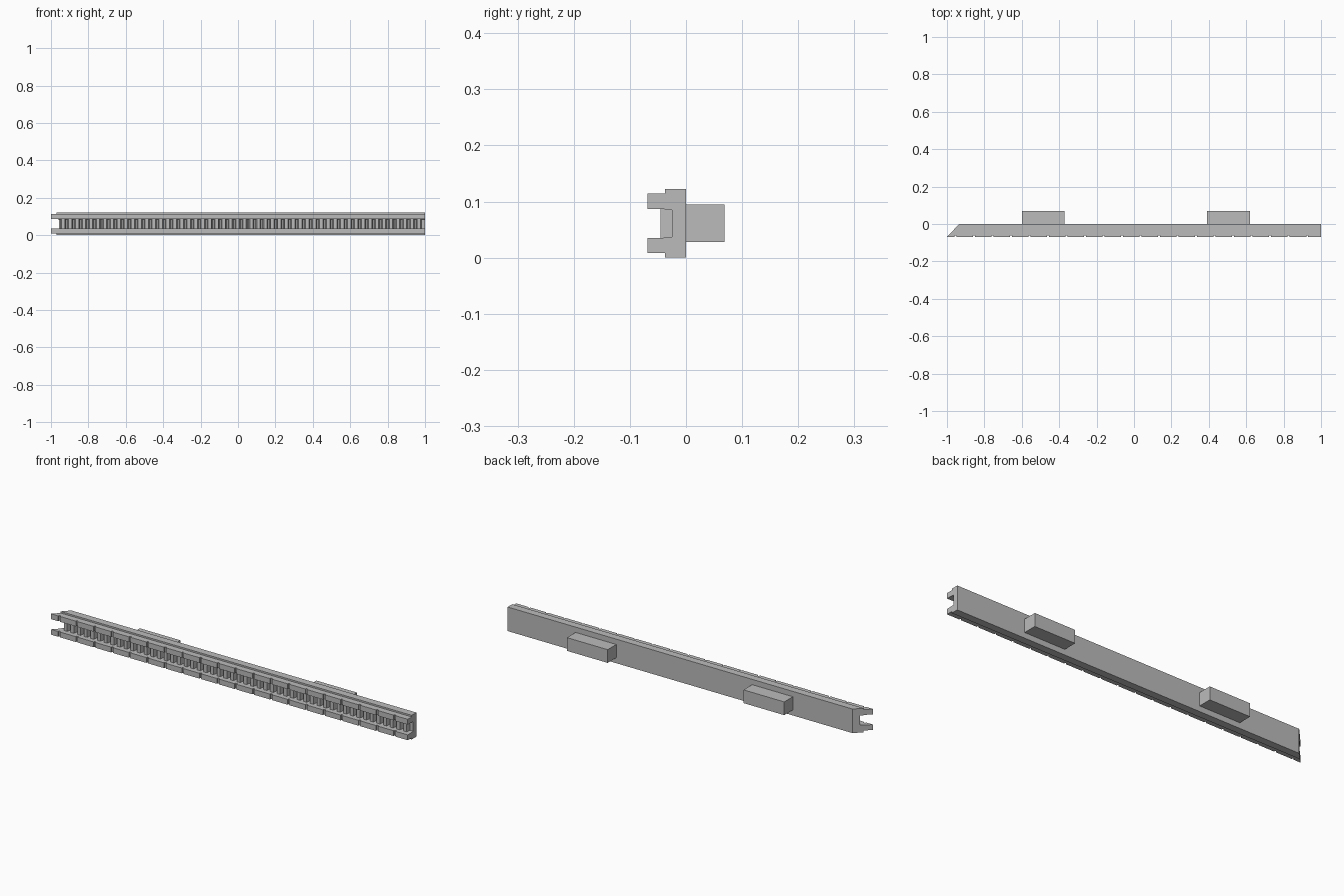
import bpy, bmesh

if "Cube" in bpy.data.objects:
    bpy.data.objects.remove(bpy.data.objects["Cube"], do_unlink=True)

# One grey for the whole model
grey = bpy.data.materials.new("plain_grey")
grey.use_nodes = True
COLOR = (0.5, 0.5, 0.5, 1)
grey.diffuse_color = COLOR
grey.node_tree.nodes["Principled BSDF"].inputs["Base Color"].default_value = COLOR


def finish(name, bm):
    bmesh.ops.recalc_face_normals(bm, faces=bm.faces)
    mesh = bpy.data.meshes.new(name)
    bm.to_mesh(mesh)
    bm.free()
    mesh.materials.append(grey)
    obj = bpy.data.objects.new(name, mesh)
    bpy.context.collection.objects.link(obj)
    return obj


def loft(bm, start, end):
    """Closed prism between two matching outlines."""
    a = [bm.verts.new(p) for p in start]
    b = [bm.verts.new(p) for p in end]
    bm.faces.new(a)
    bm.faces.new(b[::-1])
    for i in range(len(a)):
        j = (i + 1) % len(a)
        bm.faces.new((a[i], b[i], b[j], a[j]))


def box(bm, x0, x1, y0, y1, z0, z1):
    ring = [(y0, z0), (y1, z0), (y1, z1), (y0, z1)]
    loft(bm, [(x0, y, z) for y, z in ring], [(x1, y, z) for y, z in ring])


# Channel rail: half outline mirrored in height, left end mitred
FRONT, MID = -0.069, 0.061
half = [(0, 0.061), (-0.037, 0.061), (-0.037, 0.053), (FRONT, 0.053),
        (FRONT, 0.026), (-0.045, 0.026), (-0.025, 0.024)]
outline = [(y, MID + h) for y, h in half] + [(y, MID - h) for y, h in half[::-1]]
bm = bmesh.new()
loft(bm, [(-1 + (y - FRONT) * 0.95, y, z) for y, z in outline],
     [(1, y, z) for y, z in outline])
rail = finish("channel_rail", bm)

# Shallow grooves across the front of both lips
bm = bmesh.new()
for i in range(20):
    x = -0.955 + i * 0.099
    for z in (0.0215, 0.1005):
        box(bm, x - 0.005, x + 0.005, -0.08, -0.062, z - 0.02, z + 0.02)
cutter = finish("groove_cutter", bm)
cutter.hide_render = True
mod = rail.modifiers.new("grooves", "BOOLEAN")
mod.operation, mod.solver, mod.object = "DIFFERENCE", "EXACT", cutter
bpy.context.view_layer.objects.active = rail
bpy.ops.object.modifier_apply(modifier=mod.name)
bpy.data.objects.remove(cutter, do_unlink=True)

# Row of tapered teeth on the channel floor
bm = bmesh.new()
PITCH = 0.0373
for i in range(52):
    x = -0.935 + i * PITCH
    shape = [(x - 0.015, -0.024), (x - 0.009, -0.045),
             (x + 0.009, -0.045), (x + 0.015, -0.024)]
    loft(bm, [(px, py, 0.035) for px, py in shape],
         [(px, py, 0.087) for px, py in shape])
finish("rack_teeth", bm)

# Mounting blocks on the back
for side, x in (("right", -0.485), ("left", 0.505)):
    bm = bmesh.new()
    box(bm, x - 0.114, x + 0.114, -0.001, 0.069, 0.028, 0.095)
    finish(side + "_mounting_block", bm)
